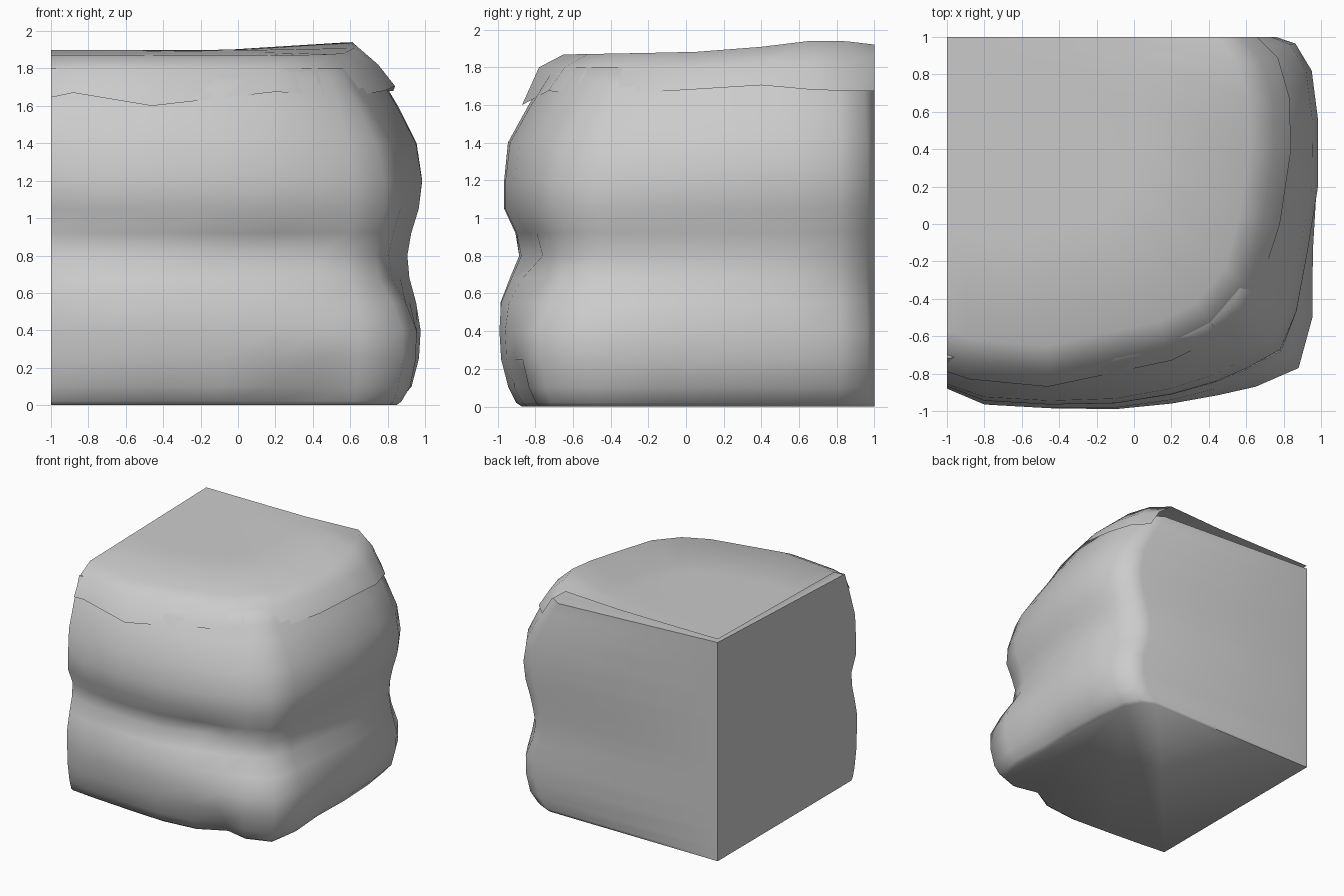
import bpy, bmesh, math
from mathutils import Vector

if "Cube" in bpy.data.objects:
    bpy.data.objects.remove(bpy.data.objects["Cube"])


def lerp_profile(points, z):
    for (z0, a), (z1, b) in zip(points, points[1:]):
        if z <= z1:
            return a + (b - a) * (z - z0) / (z1 - z0)
    return points[-1][1]


def bump(u, v, u0, v0, su, sv):
    return math.exp(-((u - u0) / su) ** 2 - ((v - v0) / sv) ** 2)


def loft(name, rings, closed, angle):
    """Skin rings of equal length; closed rings are capped at both ends."""
    bm = bmesh.new()
    vs = [[bm.verts.new(p) for p in r] for r in rings]
    n = len(rings[0])
    for a, b in zip(vs, vs[1:]):
        for i in range(n if closed else n - 1):
            j = (i + 1) % n
            bm.faces.new((a[i], a[j], b[j], b[i]))
    if closed:
        bm.faces.new(vs[0][::-1])
        bm.faces.new(vs[-1])
    bmesh.ops.remove_doubles(bm, verts=bm.verts, dist=1e-4)
    if closed:
        bmesh.ops.recalc_face_normals(bm, faces=bm.faces)
    me = bpy.data.meshes.new(name)
    bm.to_mesh(me)
    bm.free()
    ob = bpy.data.objects.new(name, me)
    bpy.context.collection.objects.link(ob)
    bpy.ops.object.select_all(action='DESELECT')
    ob.select_set(True)
    bpy.context.view_layer.objects.active = ob
    bpy.ops.object.shade_smooth_by_angle(angle=math.radians(angle))
    return ob


# Rock body: plan outline (x, y, normal angle, side weight, corner weight)
stations = [
    (-1, -.88, -90, 0, 0), (-.8, -.965, -90, 0, 0), (-.45, -.985, -90, 0, 0),
    (-.1, -.99, -90, 0, .1), (.2, -.96, -88, 0, .25), (.45, -.915, -80, 0, .45),
    (.65, -.87, -68, 0, .75), (.88, -.77, -45, .5, 1), (.96, -.5, -20, 1, .7),
    (.97, -.15, -6, 1, .3), (.995, .2, 0, 1, .08), (.985, .55, 0, 1, 0),
    (.95, .82, 3, 1, 0), (.87, .965, 6, 1, .05), (.76, 1, 0, 1, 0)]

# Inset from the outline at each height, for front, right side and corner
levels = [0, .02, .1, .25, .4, .55, .68, .8, .92, 1.05, 1.2, 1.4, 1.6, 1.7, 1.8]
front = [.12, .09, .05, .01, 0, 0, .05, .10, .08, .02, .02, .04, .15, .21, .27]
right = [.17, .14, .07, .03, .02, .04, .07, .08, .06, .02, 0, .03, .13, .19, .25]
corner = [.1, .07, .03, 0, 0, .08, .18, .2, .17, .13, .14, .2, .34, .42, .5]

rings = []
for k, z in enumerate(levels):
    ring = []
    for i, (x, y, ang, side, wc) in enumerate(stations):
        edge = front[k] * (1 - side) + right[k] * side
        d = edge * (1 - wc) + corner[k] * wc
        if i == 0:
            d *= .6
        if side == 0:   # dents in the front face
            d += .12 * bump(x, z, .42, .06, .13, .1) + .04 * bump(x, z, -.65, .03, .2, .06)
            d += .06 * bump(x, z, .2, .82, .2, .1) + .04 * bump(x, z, -.9, .92, .15, .08)
        else:           # dent low on the right face
            d += .06 * bump(y, z, .92, .6, .12, .15)
        a = math.radians(ang)
        py = min(1, y - d * math.sin(a))
        ring.append(Vector((x - d * math.cos(a), py, z)))
    top = z == levels[-1]
    ring.append(Vector((-1, 1, 1.87 if top else z)))
    rings.append(ring)
loft("rock_body", rings, True, 60)

# Top cover: overhanging rim (x, y, z, normal angle), rounded up to a flat top
rim = [
    (-1, -.79, 1.645, -90), (-.88, -.83, 1.67, -90), (-.46, -.87, 1.60, -88),
    (.2, -.73, 1.675, -72), (.46, -.6, 1.66, -55), (.66, -.37, 1.66, -38),
    (.78, 0, 1.68, -15), (.84, .4, 1.705, 0), (.83, .68, 1.68, 5),
    (.77, .89, 1.675, 10), (.66, 1, 1.675, 0)]


def top_z(x, y):
    base = 1.868 + .03 * (y + .65) / 1.65
    return base + .05 * bump(x, y, .6, .72, .4, .35)


def inset(p, d):
    a = math.radians(p[3])
    return p[0] - d * math.cos(a), min(1, p[1] - d * math.sin(a))


cap = [[Vector(p[:3]) for p in rim]]
cap.append([Vector((*inset(p, .09), 1.80 + .02 * (p[1] > 0))) for p in rim])
cap.append([Vector((*inset(p, .22), top_z(*inset(p, .22)))) for p in rim])
for t in (.35, .7, 1):
    r = []
    for p in rim:
        x, y = inset(p, .22)
        x, y = x + (-1 - x) * t, y + (1 - y) * t
        r.append(Vector((x, y, top_z(x, y))))
    cap.append(r)
loft("top_cover", cap, False, 60)
